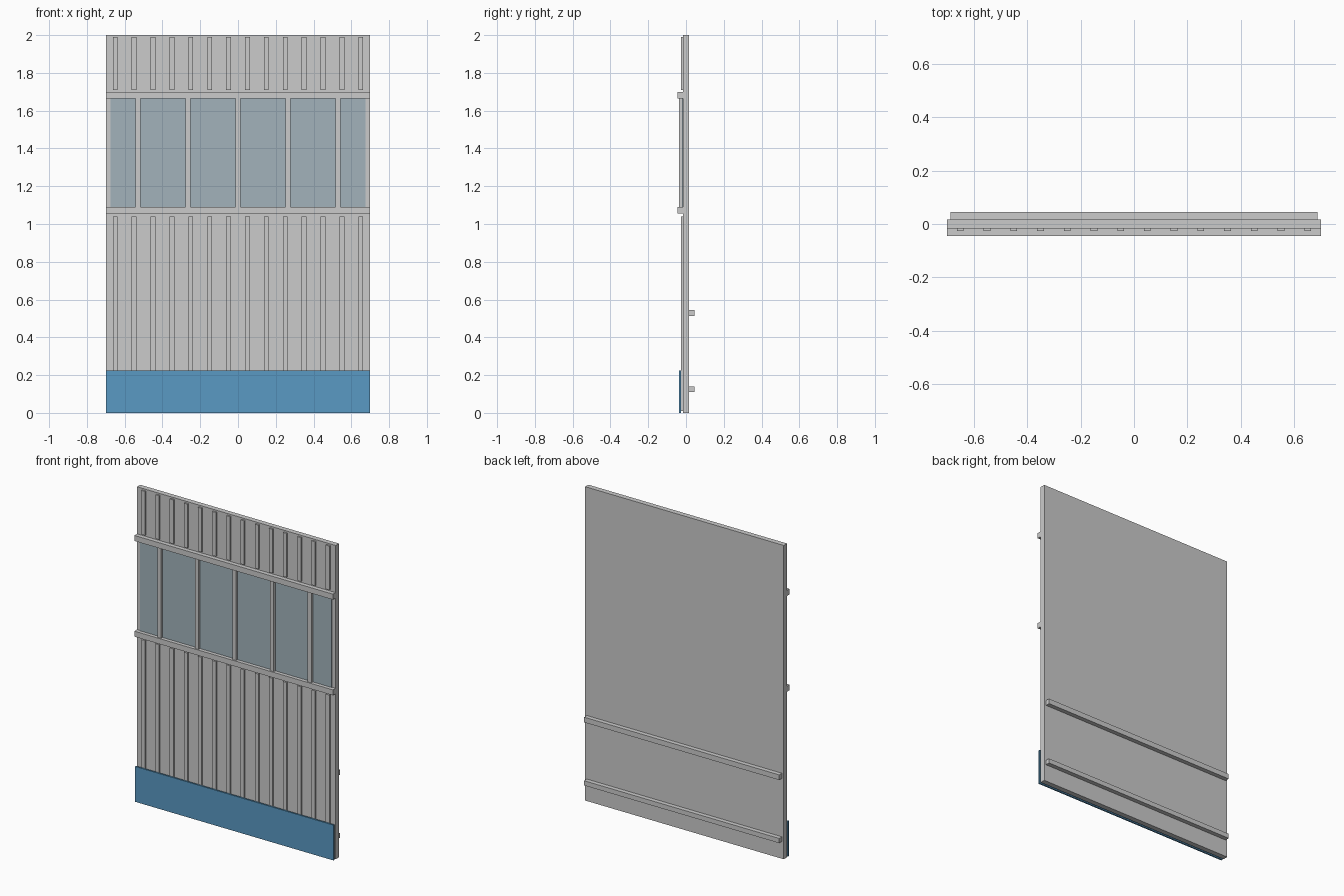
import bpy

if "Cube" in bpy.data.objects:
    bpy.data.objects.remove(bpy.data.objects["Cube"])


def material(name, color):
    m = bpy.data.materials.new(name)
    m.diffuse_color = color
    m.use_nodes = True
    m.node_tree.nodes["Principled BSDF"].inputs["Base Color"].default_value = m.diffuse_color
    return m


def box(name, x, y, z, mat=None):
    """Box from (min, max) ranges on each axis."""
    verts = [(a, b, c) for a in x for b in y for c in z]
    faces = [(0, 1, 3, 2), (4, 6, 7, 5), (0, 4, 5, 1),
             (2, 3, 7, 6), (0, 2, 6, 4), (1, 5, 7, 3)]
    mesh = bpy.data.meshes.new(name)
    mesh.from_pydata(verts, [], faces)
    if mat:
        mesh.materials.append(mat)
    ob = bpy.data.objects.new(name, mesh)
    bpy.context.collection.objects.link(ob)
    return ob


blue = material("blue_paint", (0.10, 0.32, 0.55, 1))
glass = material("window_glass", (0.36, 0.45, 0.50, 1))
W = 0.70

# Wall sheet
box("wall_panel", (-W, W), (-0.017, 0.016), (0, 2))

# Vertical ribs, above and below the window band
for i in range(14):
    x = -0.65 + 0.1 * i
    for part, z in (("lower", (0.01, 1.04)), ("upper", (1.71, 1.99))):
        box(f"{part}_rib_{i + 1}", (x - 0.0125, x + 0.0125), (-0.027, -0.015), z)

# Blue kick plate
box("kick_plate", (-W, W), (-0.037, -0.027), (0, 0.225), blue)

# Window glass, rails and mullions
box("window_glass", (-0.675, 0.675), (-0.021, -0.010), (1.09, 1.665), glass)
for part, z in (("sill_rail", (1.055, 1.09)), ("head_rail", (1.665, 1.70))):
    box(part, (-W, W), (-0.044, -0.007), z)
for i in range(5):
    x = 0.265 * (i - 2)
    box(f"mullion_{i + 1}", (x - 0.0125, x + 0.0125), (-0.037, -0.015), (1.09, 1.665))

# Back battens
for part, z in (("lower_batten", (0.11, 0.14)), ("upper_batten", (0.512, 0.545))):
    box(part, (-0.6875, 0.6875), (0.016, 0.044), z)
